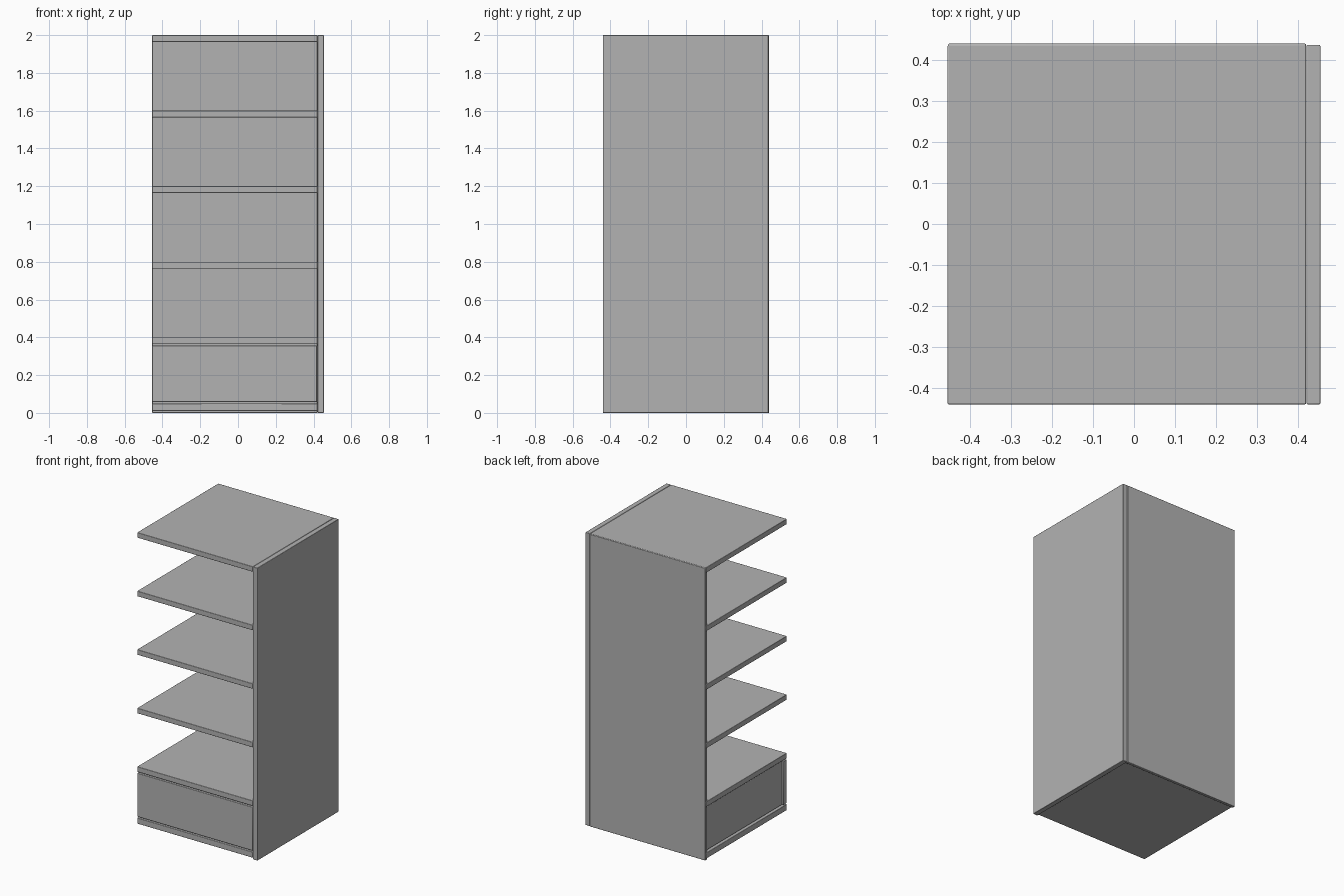
import bpy

cube = bpy.data.objects.get("Cube")
if cube:
    bpy.data.objects.remove(cube, do_unlink=True)

# One plain grey for the whole unit
GREY = (0.45, 0.45, 0.45, 1.0)
grey = bpy.data.materials.new("plain_grey")
grey.use_nodes = True
grey.diffuse_color = GREY
grey.node_tree.nodes["Principled BSDF"].inputs["Base Color"].default_value = GREY


def board(name, x, y, z, bevel=0.003):
    """Board spanning the (min, max) ranges given, with softened edges."""
    ranges = (x, y, z)
    bpy.ops.mesh.primitive_cube_add(size=1, location=[(a + b) / 2 for a, b in ranges])
    obj = bpy.context.object
    obj.name = name
    obj.scale = [b - a for a, b in ranges]
    bpy.ops.object.transform_apply(location=False, rotation=False, scale=True)
    obj.data.materials.append(grey)
    mod = obj.modifiers.new("soft_edges", 'BEVEL')
    mod.width = bevel
    mod.segments = 2
    bpy.ops.object.shade_smooth_by_angle()
    return obj


LEFT, INNER, RIGHT = -0.455, 0.42, 0.455
FRONT, BACK = -0.44, 0.44
THICK = 0.036

# Upright side and back panels
board("side_panel", (INNER + 0.001, RIGHT), (FRONT, BACK - 0.003), (0, 2))
board("back_panel", (LEFT + 0.001, INNER), (BACK - 0.02, BACK), (0, 1.998))

# Base board and evenly spaced shelves
board("base_board", (LEFT, INNER), (FRONT, BACK - 0.003), (0.01, 0.05))
for i in range(1, 6):
    top = 0.4 * i
    board("top_board" if i == 5 else f"shelf_{i}",
          (LEFT, INNER), (FRONT, BACK - 0.003), (top - THICK, top))

# Drawer: front plate, two sides, back and floor
z = (0.058, 0.356)
side_x = LEFT + 0.012
board("drawer_front", (LEFT, INNER - 0.002), (FRONT, FRONT + THICK), z)
y0, y1 = FRONT + THICK, BACK - 0.024
for name, x in (("drawer_right_side", side_x), ("drawer_left_side", INNER - 0.034)):
    board(name, (x, x + 0.02), (y0, y1), z, 0.001)
inside = (side_x + 0.02, INNER - 0.034)
board("drawer_back", inside, (y1 - 0.02, y1), z, 0.001)
board("drawer_floor", inside, (y0, y1 - 0.02), (z[0], z[0] + 0.015), 0.001)
